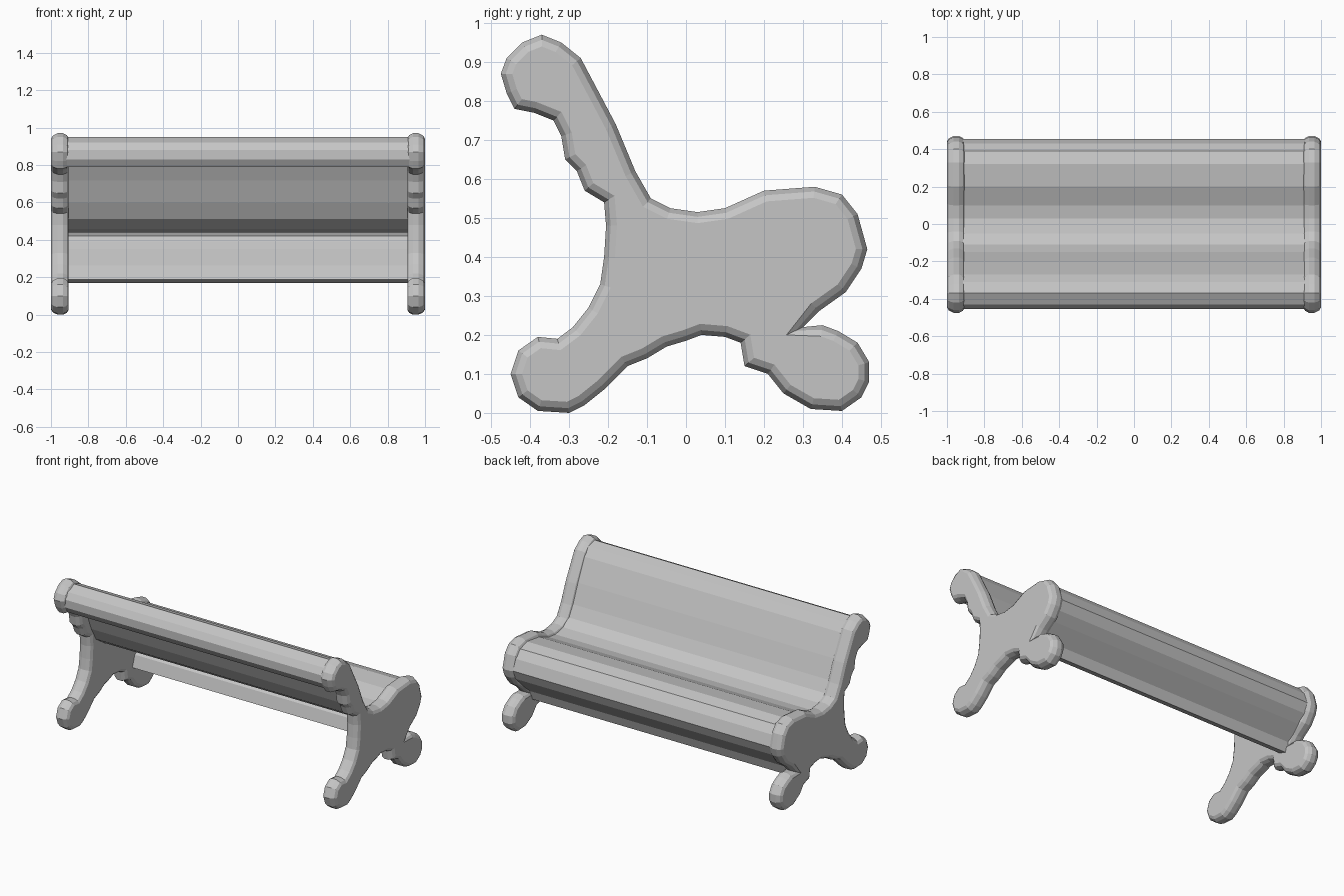
import bpy
import bmesh
from mathutils import Vector

old_cube = bpy.data.objects.get("Cube")
if old_cube:
    bpy.data.objects.remove(old_cube, do_unlink=True)

grey = bpy.data.materials.new("plain_grey")
grey.use_nodes = True
grey_value = (0.56, 0.56, 0.56, 1)
grey.diffuse_color = grey_value
grey.node_tree.nodes["Principled BSDF"].inputs["Base Color"].default_value = grey_value


def offset(points, distance, closed=True):
    """Shift a (y, z) outline to the left of its direction with mitred corners."""
    pts = [Vector(p) for p in points]
    count = len(pts)
    result = []
    for i, p in enumerate(pts):
        before = pts[i - 1] if closed or i > 0 else None
        after = pts[(i + 1) % count] if closed or i < count - 1 else None
        dirs = []
        if before is not None:
            dirs.append((p - before).normalized())
        if after is not None:
            dirs.append((after - p).normalized())
        normals = [Vector((-d.y, d.x)) for d in dirs]
        miter = sum(normals, Vector((0, 0))).normalized()
        stretch = max(miter.dot(normals[0]), 0.6)
        result.append(p + miter * (distance / stretch))
    return result


def loft(name, profile, sections):
    """Join copies of a closed outline, each section being (x, inset)."""
    bm = bmesh.new()
    rings = []
    for x, inset in sections:
        outline = offset(profile, inset)
        rings.append([bm.verts.new((x, p.x, p.y)) for p in outline])
    for a, b in zip(rings, rings[1:]):
        for i in range(len(a)):
            j = (i + 1) % len(a)
            bm.faces.new((a[i], a[j], b[j], b[i]))
    bm.faces.new(rings[0])
    bm.faces.new(rings[-1])
    bmesh.ops.recalc_face_normals(bm, faces=bm.faces[:])
    # Split the concave end caps cleanly
    caps = [f for f in bm.faces if len(f.verts) > 4]
    bmesh.ops.triangulate(bm, faces=caps)
    mesh = bpy.data.meshes.new(name)
    bm.to_mesh(mesh)
    bm.free()
    mesh.materials.append(grey)
    obj = bpy.data.objects.new(name, mesh)
    bpy.context.collection.objects.link(obj)
    return obj


# Side panel outline: back scroll, scalloped neck, rear foot, arch, front foot, seat
panel_outline = [
    (-.37, .97), (-.42, .95), (-.46, .91), (-.475, .87), (-.46, .82),
    (-.44, .78), (-.39, .77), (-.34, .75), (-.32, .71), (-.31, .65),
    (-.28, .62), (-.26, .57), (-.21, .54), (-.205, .48), (-.21, .4),
    (-.22, .33), (-.25, .27), (-.29, .22), (-.33, .19), (-.38, .195),
    (-.43, .16), (-.45, .1), (-.43, .04), (-.38, .005), (-.3, 0),
    (-.26, .02), (-.21, .06), (-.15, .12), (-.1, .14), (-.05, .17),
    (0, .185), (.04, .2), (.1, .195), (.14, .18), (.15, .12),
    (.21, .1), (.25, .05), (.32, .01), (.4, .005), (.45, .04),
    (.47, .08), (.47, .13), (.44, .18), (.39, .21), (.35, .225),
    (.3, .22), (.34, .26), (.41, .31), (.45, .37), (.465, .42),
    (.44, .51), (.4, .56), (.33, .58), (.2, .57), (.1, .525),
    (.03, .515), (-.04, .525), (-.09, .55), (-.13, .62), (-.18, .74),
    (-.27, .91), (-.32, .95),
]

# Rounded panel thickness, measured outward from the bench centre
rounding = [(.905, .026), (.915, .01), (.935, 0), (.965, 0), (.99, .012), (1, .028)]
for side, name in ((1, "left_side_panel"), (-1, "right_side_panel")):
    loft(name, panel_outline, [(side * x, inset) for x, inset in rounding])

# Curved sheet: back scroll, backrest, seat dip, front roll, lower lip
sheet_path = [
    (-.43, .79), (-.455, .83), (-.455, .88), (-.43, .92), (-.37, .95),
    (-.31, .93), (-.27, .88), (-.2, .74), (-.15, .62), (-.11, .55),
    (-.05, .51), (.03, .495), (.1, .505), (.2, .545), (.32, .56),
    (.39, .54), (.43, .49), (.455, .42), (.43, .36), (.38, .31),
    (.29, .23), (.27, .17),
]
underside = offset(sheet_path, -.055, closed=False)
sheet_outline = [Vector(p) for p in sheet_path] + underside[::-1]
loft("seat_and_backrest", sheet_outline, [(-.94, 0), (.94, 0)])
